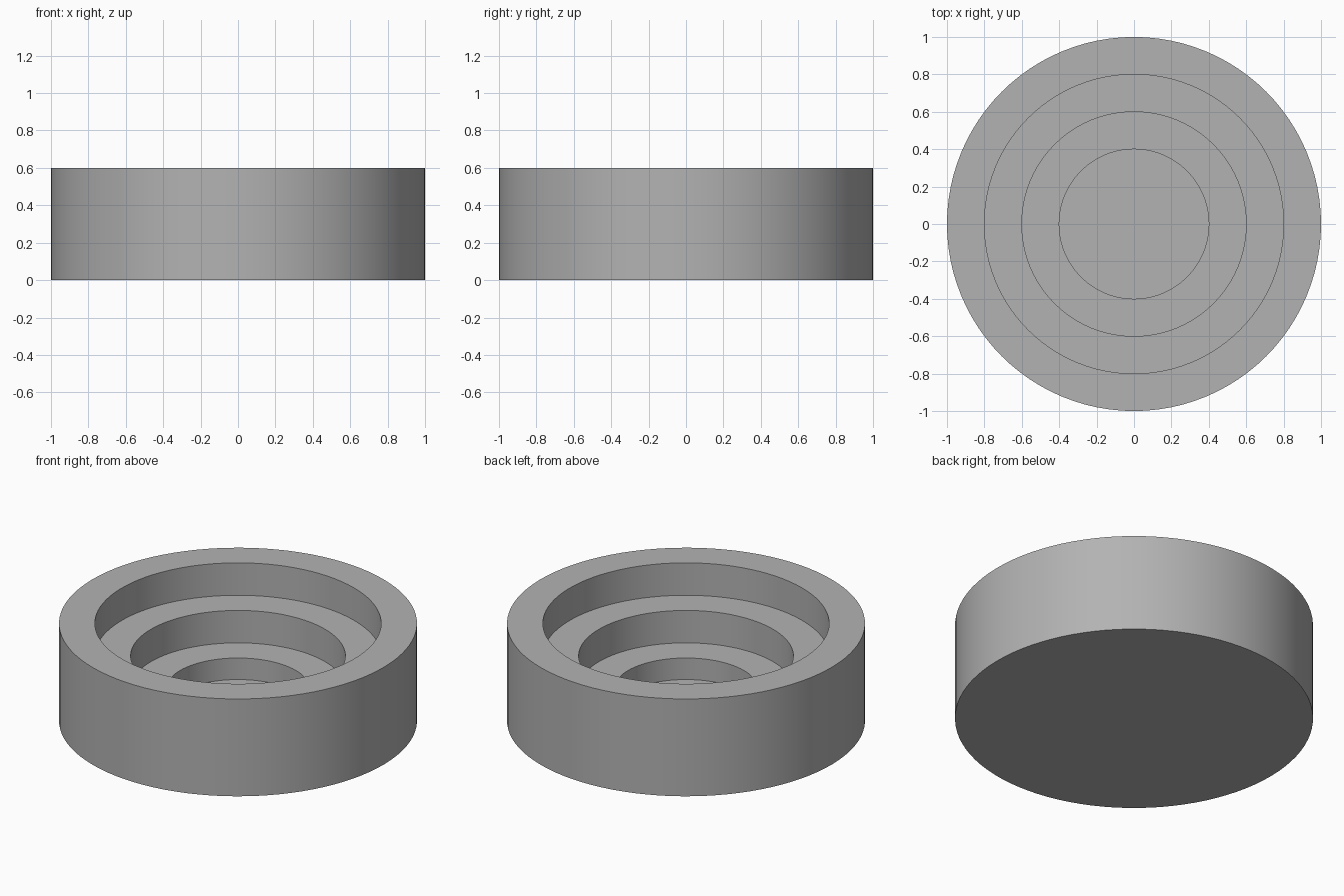
import bpy, bmesh
from math import tau
from mathutils import Matrix

SIDES = 96

cube = bpy.data.objects.get("Cube")
if cube:
    bpy.data.objects.remove(cube, do_unlink=True)

# Single plain grey material
grey = bpy.data.materials.new("plain grey")
grey.use_nodes = True
colour = (0.45, 0.45, 0.45, 1)
grey.diffuse_color = colour
grey.node_tree.nodes["Principled BSDF"].inputs["Base Color"].default_value = colour

# Half section: base edge, outer wall, rim, then three steps down to the floor
profile = [(1, 0), (1, 0.6), (0.8, 0.6), (0.8, 0.4), (0.6, 0.4),
           (0.6, 0.2), (0.4, 0.2), (0.4, 0.067)]

# Turn the section into rings, bridge them and cap both ends
bm = bmesh.new()
rings = []
for radius, z in profile:
    ring = bmesh.ops.create_circle(bm, segments=SIDES, radius=radius,
                                   matrix=Matrix.Translation((0, 0, z)))
    rings.append(ring["verts"])
for low, high in zip(rings, rings[1:]):
    for i in range(SIDES):
        j = (i + 1) % SIDES
        bm.faces.new((low[i], low[j], high[j], high[i]))
bm.faces.new(rings[0])
bm.faces.new(rings[-1])
bmesh.ops.recalc_face_normals(bm, faces=bm.faces)

mesh = bpy.data.meshes.new("stepped_dish")
bm.to_mesh(mesh)
bm.free()
mesh.materials.append(grey)
dish = bpy.data.objects.new("stepped_dish", mesh)
bpy.context.collection.objects.link(dish)

# Smooth walls with crisp step edges
bpy.ops.object.select_all(action="DESELECT")
dish.select_set(True)
bpy.context.view_layer.objects.active = dish
bpy.ops.object.shade_smooth_by_angle()
